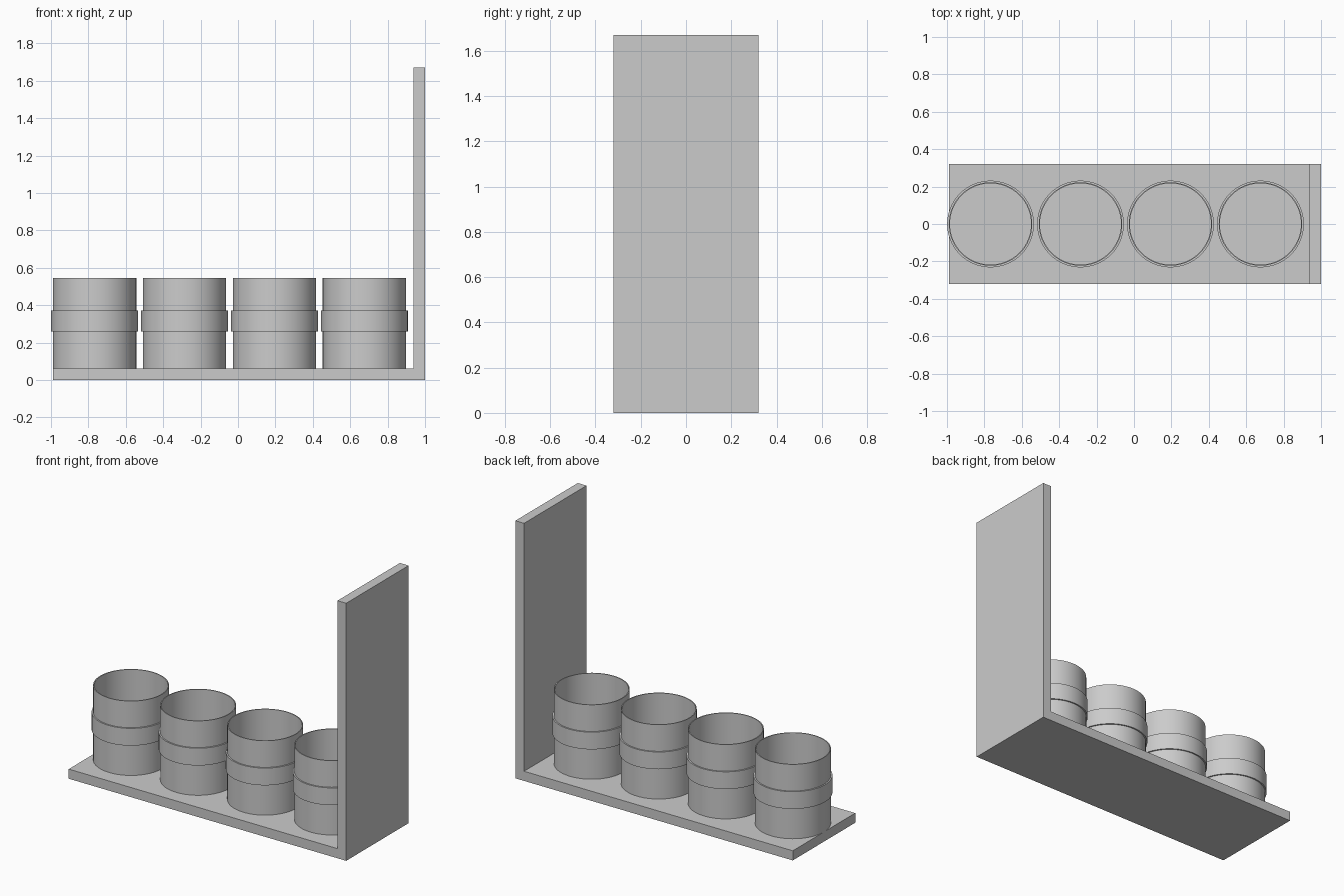
import bpy
import bmesh
import math

cube = bpy.data.objects.get("Cube")
if cube:
    bpy.data.objects.remove(cube, do_unlink=True)

grey = bpy.data.materials.new("plain_grey")
grey.use_nodes = True
COLOUR = (0.6, 0.6, 0.6, 1)
grey.diffuse_color = COLOUR
grey.node_tree.nodes["Principled BSDF"].inputs["Base Color"].default_value = COLOUR

BASE_TOP = 0.0625
DEPTH = 0.32


def add_object(name, bm):
    mesh = bpy.data.meshes.new(name)
    bmesh.ops.recalc_face_normals(bm, faces=bm.faces)
    bm.to_mesh(mesh)
    bm.free()
    mesh.materials.append(grey)
    obj = bpy.data.objects.new(name, mesh)
    bpy.context.collection.objects.link(obj)
    return obj


def extrude_profile(name, profile, half_depth):
    """Closed x-z outline extruded front to back."""
    bm = bmesh.new()
    face = bm.faces.new([bm.verts.new((x, -half_depth, z)) for x, z in profile])
    moved = bmesh.ops.extrude_face_region(bm, geom=[face])["geom"]
    verts = [v for v in moved if isinstance(v, bmesh.types.BMVert)]
    bmesh.ops.translate(bm, verts=verts, vec=(0, 2 * half_depth, 0))
    return add_object(name, bm)


def ring(name, x, inner, outer, low, high, steps=64):
    """Tube made by spinning a rectangular section around a vertical axis."""
    bm = bmesh.new()
    section = [(inner, low), (outer, low), (outer, high), (inner, high)]
    verts = [bm.verts.new((r, 0, z)) for r, z in section]
    edges = [bm.edges.new((verts[i], verts[(i + 1) % 4])) for i in range(4)]
    bmesh.ops.spin(bm, geom=verts + edges, cent=(0, 0, 0), axis=(0, 0, 1),
                   angle=math.tau, steps=steps, use_duplicate=False)
    bmesh.ops.remove_doubles(bm, verts=bm.verts, dist=0.0001)
    obj = add_object(name, bm)
    obj.location.x = x
    bpy.ops.object.select_all(action="DESELECT")
    obj.select_set(True)
    bpy.context.view_layer.objects.active = obj
    bpy.ops.object.shade_smooth_by_angle(angle=math.radians(30))
    return obj


# L-shaped stand: floor plate and tall end wall in one piece
extrude_profile("stand", [(-0.99, 0), (1, 0), (1, 1.67), (0.9375, 1.67),
                          (0.9375, BASE_TOP), (-0.99, BASE_TOP)], DEPTH)

# Row of open cups, each wrapped by a raised band
for i in range(4):
    x = -0.767 + 0.481 * i
    ring(f"cup_{i + 1}", x, 0.217, 0.223, BASE_TOP, 0.545)
    ring(f"cup_band_{i + 1}", x, 0.222, 0.232, 0.26, 0.372)
